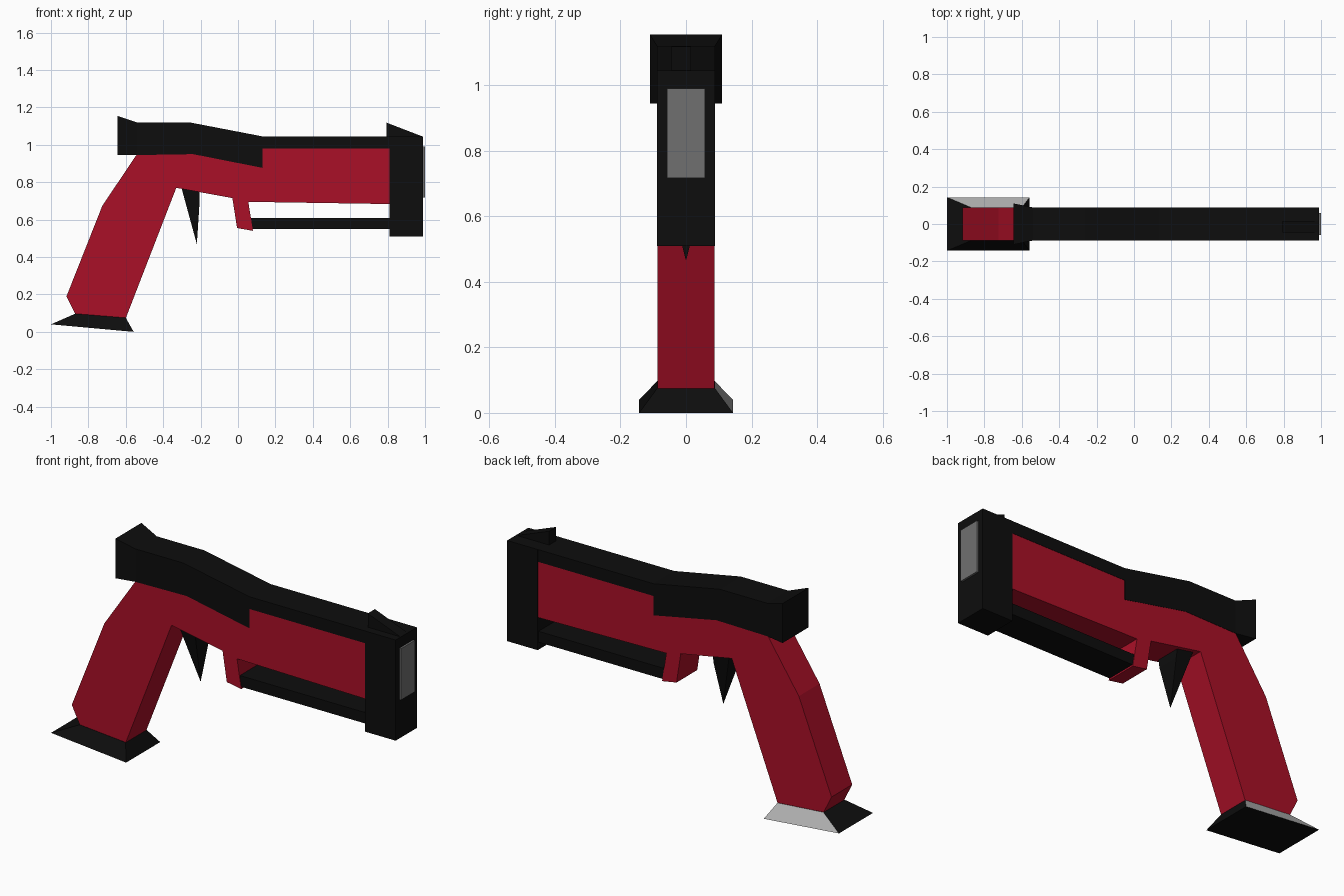
import bpy, bmesh

if "Cube" in bpy.data.objects:
    bpy.data.objects.remove(bpy.data.objects["Cube"])


def material(name, r, g, b):
    m = bpy.data.materials.new(name)
    m.diffuse_color = (r, g, b, 1)
    m.use_nodes = True
    m.node_tree.nodes["Principled BSDF"].inputs["Base Color"].default_value = m.diffuse_color
    return m


RED = material("red", 0.40, 0.005, 0.02)
BLACK = material("black", 0.004, 0.004, 0.004)
LENS = material("lens_grey", 0.16, 0.16, 0.16)
GREY = material("light_grey", 0.45, 0.45, 0.45)


def prism(name, profile, mat, half, y=0.0):
    """Extrude an x-z profile along y; half is one width or one per point."""
    n = len(profile)
    halves = half if isinstance(half, list) else [half] * n
    bm = bmesh.new()
    near = [bm.verts.new((x, y - h, z)) for (x, z), h in zip(profile, halves)]
    far = [bm.verts.new((x, y + h, z)) for (x, z), h in zip(profile, halves)]
    bm.faces.new(near)
    bm.faces.new(far[::-1])
    for i in range(n):
        j = (i + 1) % n
        bm.faces.new((near[j], near[i], far[i], far[j]))
    bmesh.ops.recalc_face_normals(bm, faces=bm.faces[:])
    me = bpy.data.meshes.new(name)
    bm.to_mesh(me)
    bm.free()
    me.materials.append(mat)
    ob = bpy.data.objects.new(name, me)
    bpy.context.collection.objects.link(ob)
    return ob


def box(name, x0, x1, z0, z1, mat, half):
    return prism(name, [(x0, z0), (x1, z0), (x1, z1), (x0, z1)], mat, half)


# Red frame: grip, receiver, finger guard post and barrel housing
prism("frame", [(-0.54, 0.95), (-0.725, 0.675), (-0.917, 0.19), (-0.87, 0.095),
                (-0.60, 0.073), (-0.33, 0.77), (-0.03, 0.715), (-0.005, 0.555),
                (0.08, 0.54), (0.055, 0.695), (0.82, 0.683), (0.82, 0.99),
                (0.12, 0.99), (-0.24, 0.97)], RED, 0.087)

# Black upper slide with the thin top strip
prism("slide", [(-0.54, 1.12), (-0.26, 1.12), (0.13, 1.045), (0.82, 1.045),
                (0.82, 0.98), (0.13, 0.98), (0.13, 0.877), (-0.24, 0.95),
                (-0.54, 0.945)], BLACK, 0.0885)

# Flared rear end of the slide
prism("rear_flare", [(-0.645, 0.945), (-0.54, 0.945), (-0.54, 1.12), (-0.645, 1.155)],
      BLACK, [0.11, 0.0885, 0.0885, 0.11])

# Front block, sight and lens
box("front_block", 0.81, 0.99, 0.51, 1.045, BLACK, 0.089)
prism("front_sight", [(0.795, 1.03), (0.985, 1.03), (0.985, 1.045), (0.795, 1.118)],
      BLACK, 0.03, y=-0.015)
box("lens", 0.98, 1.0, 0.717, 0.99, LENS, 0.058)

# Lower rod between the guard post and the front block
box("lower_rod", 0.05, 0.82, 0.55, 0.608, BLACK, 0.083)

# Trigger tapering to a point
prism("trigger", [(-0.305, 0.78), (-0.205, 0.76), (-0.205, 0.70), (-0.22, 0.468)],
      BLACK, [0.07, 0.07, 0.06, 0.001])

# Flared grip base with one light side
base = prism("grip_base", [(-1.0, 0.04), (-0.558, 0.0), (-0.60, 0.075), (-0.87, 0.097)],
             BLACK, [0.143, 0.143, 0.088, 0.088])
base.data.materials.append(GREY)
for face in base.data.polygons:
    if face.normal.y > 0.5:
        face.material_index = 1
